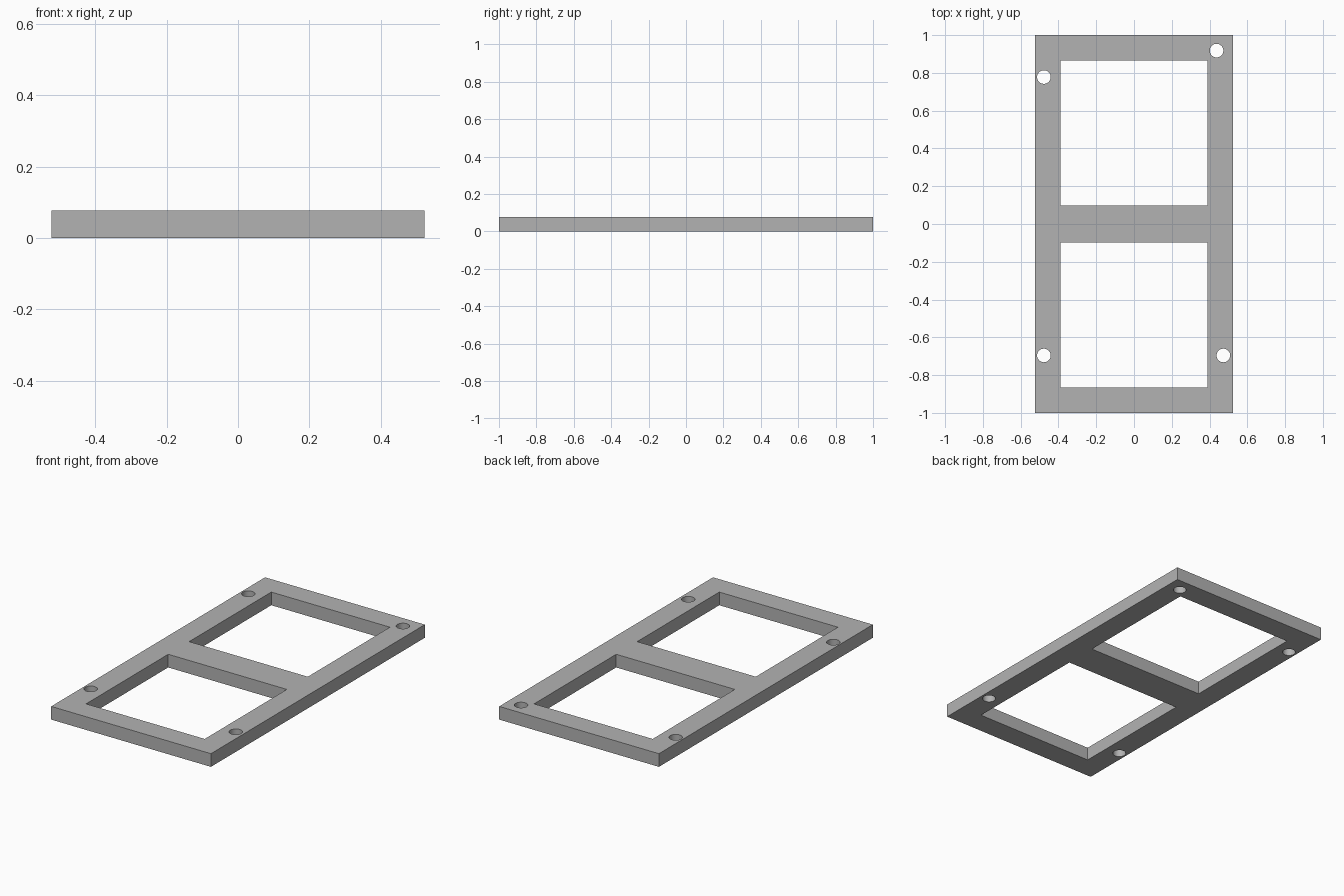
import bpy, bmesh
from mathutils import Matrix, Vector

default = bpy.data.objects.get("Cube")
if default:
    bpy.data.objects.remove(default, do_unlink=True)

WIDTH, LENGTH, HEIGHT = 1.046, 2.0, 0.078
HOLE_RADIUS = 0.036

grey = bpy.data.materials.new("plain grey")
grey.use_nodes = True
colour = (0.45, 0.45, 0.45, 1)
grey.diffuse_color = colour
grey.node_tree.nodes["Principled BSDF"].inputs["Base Color"].default_value = colour


def add_box(bm, x, y, size):
    matrix = Matrix.Translation((x, y, HEIGHT / 2)) @ Matrix.Diagonal(Vector(size).to_4d())
    bmesh.ops.create_cube(bm, size=1, matrix=matrix)


def make_object(name, bm):
    mesh = bpy.data.meshes.new(name)
    bm.to_mesh(mesh)
    bm.free()
    mesh.materials.append(grey)
    obj = bpy.data.objects.new(name, mesh)
    bpy.context.collection.objects.link(obj)
    return obj


# Flat slab
bm = bmesh.new()
add_box(bm, 0, 0, (WIDTH, LENGTH, HEIGHT))
frame = make_object("double_window_frame", bm)

# Cutters: two windows and four screw holes
bm = bmesh.new()
for side in (-1, 1):
    add_box(bm, 0, side * 0.482, (0.777, 0.768, HEIGHT * 3))
for x, y in ((-0.477, 0.778), (0.437, 0.918), (-0.477, -0.696), (0.473, -0.696)):
    bmesh.ops.create_cone(bm, cap_ends=True, segments=48, radius1=HOLE_RADIUS,
                          radius2=HOLE_RADIUS, depth=HEIGHT * 3,
                          matrix=Matrix.Translation((x, y, HEIGHT / 2)))
cutter = make_object("opening_cutter", bm)
cutter.hide_render = True

# Cut the openings, then drop the cutter
cut = frame.modifiers.new("openings", "BOOLEAN")
cut.operation = "DIFFERENCE"
cut.solver = "EXACT"
cut.object = cutter
bpy.context.view_layer.objects.active = frame
frame.select_set(True)
bpy.ops.object.modifier_apply(modifier=cut.name)
bpy.data.objects.remove(cutter, do_unlink=True)
bpy.ops.object.shade_smooth_by_angle()
